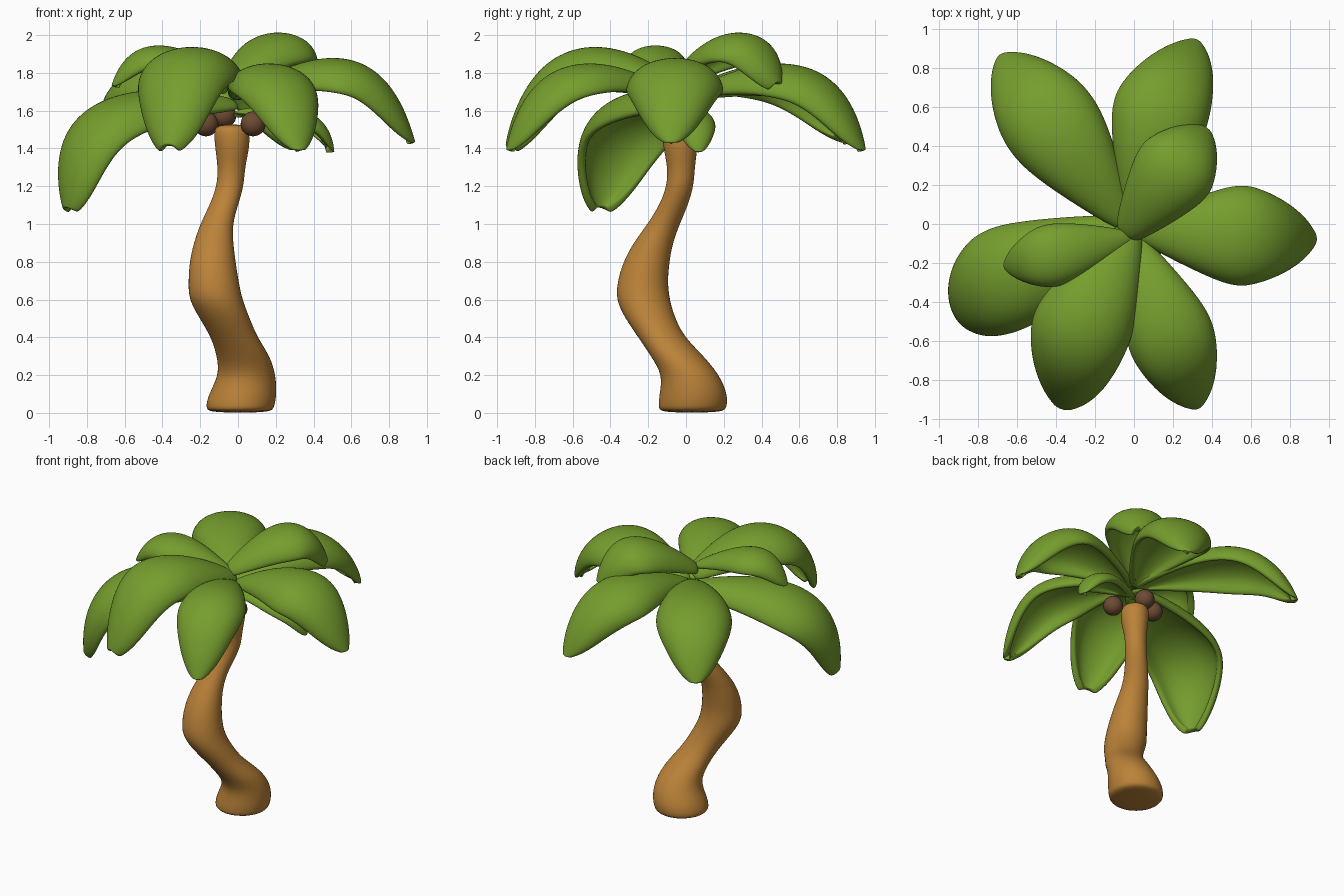
import bpy, bmesh, math
from mathutils import Vector

if "Cube" in bpy.data.objects:
    bpy.data.objects.remove(bpy.data.objects["Cube"], do_unlink=True)


def make_material(name, color):
    mat = bpy.data.materials.new(name)
    mat.use_nodes = True
    mat.diffuse_color = (*color, 1)
    mat.node_tree.nodes["Principled BSDF"].inputs["Base Color"].default_value = (*color, 1)
    return mat


LEAF = make_material("leaf green", (0.18, 0.34, 0.027))
BARK = make_material("bark brown", (0.5, 0.225, 0.04))
NUT = make_material("nut brown", (0.15, 0.07, 0.033))


def finish(bm, name, mat, levels):
    """Turn a bmesh into a smooth, subdivided object."""
    bmesh.ops.recalc_face_normals(bm, faces=bm.faces)
    for face in bm.faces:
        face.smooth = True
    mesh = bpy.data.meshes.new(name)
    bm.to_mesh(mesh)
    bm.free()
    mesh.materials.append(mat)
    obj = bpy.data.objects.new(name, mesh)
    bpy.context.collection.objects.link(obj)
    if levels:
        sub = obj.modifiers.new("smooth", "SUBSURF")
        sub.levels = sub.render_levels = levels
    return obj


def bridge(bm, rings, closed):
    """Join neighbouring rows of vertices with quads."""
    for low, high in zip(rings, rings[1:]):
        count = len(low)
        for i in range(count if closed else count - 1):
            j = (i + 1) % count
            bm.faces.new((low[i], low[j], high[j], high[i]))


# Trunk: stacked rings (height, centre x, centre y, radius) along a lazy S curve
TRUNK = [(0, .01, .03, .165), (.03, .01, .035, .182), (.1, .025, .04, .18),
         (.2, .05, .027, .15), (.3, .03, -.045, .14), (.4, -.02, -.13, .122),
         (.5, -.07, -.19, .132), (.6, -.12, -.23, .142), (.7, -.13, -.23, .132),
         (.8, -.135, -.21, .122), (.9, -.13, -.175, .104), (1, -.115, -.118, .085),
         (1.1, -.075, -.065, .075), (1.2, -.04, -.03, .071), (1.3, -.035, -.025, .071),
         (1.4, -.03, -.03, .09), (1.48, -.033, -.03, .095), (1.53, -.035, -.03, .08)]


def make_trunk(sides=16):
    bm = bmesh.new()
    rings = []
    for z, x, y, radius in TRUNK:
        angles = [math.tau * i / sides for i in range(sides)]
        rings.append([bm.verts.new((x + 1.025 * radius * math.cos(a),
                                    y + 1.025 * radius * math.sin(a), z)) for a in angles])
    bridge(bm, rings, closed=True)
    bm.faces.new(rings[0])
    bm.faces.new(rings[-1])
    finish(bm, "trunk", BARK, 2)


def leaf_width(t):
    """Full at the stem, rounding off to the tip."""
    peak = 0.46
    if t < peak:
        return 0.14 + 0.86 * math.sin(math.pi / 2 * t / peak) ** 0.85
    return math.sqrt(1 - ((t - peak) / 0.543) ** 2)


def make_leaf(name, base, tip, crest, half, bow=0, curl=0.6):
    """Arched, cupped leaf from base to tip; crest is its height halfway."""
    base, tip = Vector(base), Vector(tip)
    flat = Vector((tip.x - base.x, tip.y - base.y, 0))
    side = Vector((-flat.y, flat.x, 0)).normalized()
    control = 2 * crest - (base.z + tip.z) / 2

    def spine(t):
        point = base + flat * t * (1 + curl * (1 - t)) + side * bow * math.sin(math.pi * t)
        point.z = (1 - t) ** 2 * base.z + 2 * t * (1 - t) * control + t * t * tip.z
        return point

    bm = bmesh.new()
    rows, steps, across = [], 14, 8
    for i in range(steps + 1):
        t = math.sin(math.pi / 2 * i / steps) ** 1.15
        tangent = (spine(t + 0.01) - spine(t - 0.01)).normalized()
        normal = tangent.cross(side).normalized()
        width = half * leaf_width(t)
        row = []
        for k in range(across + 1):
            u = 2 * k / across - 1
            offset = side * width * math.sin(u * 1.5) - normal * width * 0.7 * u * u
            row.append(bm.verts.new(spine(t) + offset))
        rows.append(row)
    bridge(bm, rows, closed=False)
    leaf = finish(bm, name, LEAF, 0)
    # Make the upper side the outer side, so that thickness grows underneath
    middle = leaf.data.polygons[len(leaf.data.polygons) // 2]
    if middle.normal.z < 0:
        leaf.data.flip_normals()
    shell = leaf.modifiers.new("thickness", "SOLIDIFY")
    shell.thickness = 0.045
    shell.offset = -1
    sub = leaf.modifiers.new("smooth", "SUBSURF")
    sub.levels = sub.render_levels = 2


make_trunk()

# Lower ring of large leaves
CROWN = (-.02, -.03, 1.68)
make_leaf("leaf_back_right", CROWN, (-.69, .87, 1.43), 1.84, .265)
make_leaf("leaf_back_left", CROWN, (.32, .95, 1.39), 1.84, .26, .05)
make_leaf("leaf_left", CROWN, (.94, -.08, 1.43), 1.875, .27)
make_leaf("leaf_front_left", CROWN, (.33, -.95, 1.39), 1.84, .235)
make_leaf("leaf_front_right", (-.02, -.03, 1.7), (-.36, -.91, 1.41), 1.885, .225, -.05)
make_leaf("leaf_right", (-.02, -.02, 1.62), (-.88, -.45, 1.09), 1.6, .24, -.05, 1.15)

# Small leaves above and below the ring
make_leaf("small_leaf_top_back", (-.04, -.05, 1.74), (.35, .46, 1.74), 1.975, .18)
make_leaf("small_leaf_top_right", (.01, -.06, 1.76), (-.67, -.22, 1.73), 1.95, .17)
make_leaf("small_leaf_under_left", (-.03, -.03, 1.6), (.51, .07, 1.38), 1.6, .125, 0, .9)

# Nuts clustered under the crown
for label, centre in (("right", (-.17, -.01, 1.53)), ("middle", (-.075, .02, 1.575)),
                      ("left", (.08, -.12, 1.53))):
    bm = bmesh.new()
    bmesh.ops.create_uvsphere(bm, u_segments=24, v_segments=16, radius=.066)
    finish(bm, "nut_" + label, NUT, 0).location = centre
